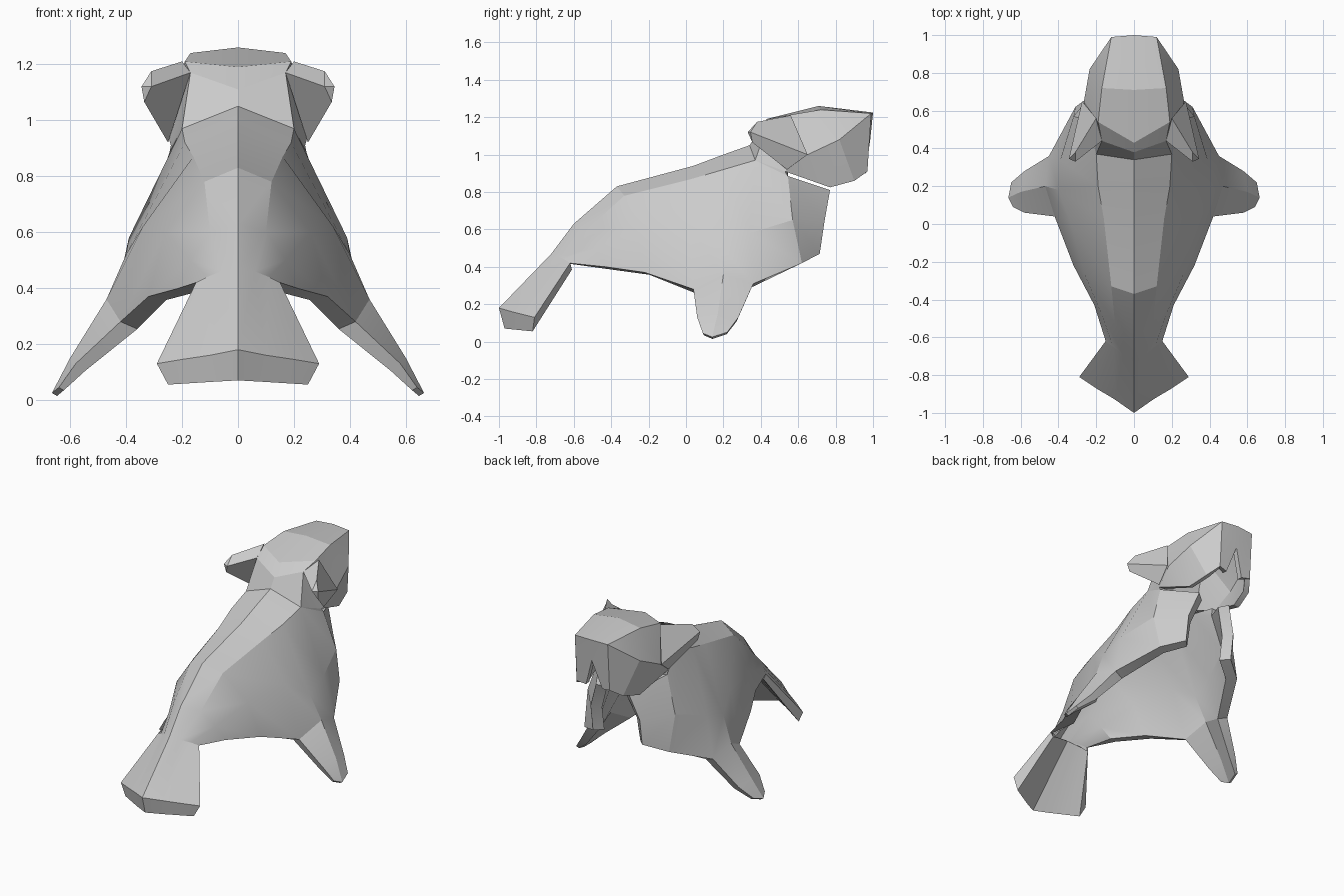
import bpy, bmesh, math

cube = bpy.data.objects.get("Cube")
if cube:
    bpy.data.objects.remove(cube)

# One matte grey for the whole folded shell
grey = bpy.data.materials.new("light_grey")
grey.use_nodes = True
grey.diffuse_color = (0.6, 0.6, 0.6, 1)
grey.node_tree.nodes["Principled BSDF"].inputs["Base Color"].default_value = grey.diffuse_color


def strips(rows):
    """Quads between neighbouring rows of points."""
    faces = []
    for a, b in zip(rows, rows[1:]):
        for i in range(len(a) - 1):
            faces.append((a[i], a[i + 1], b[i + 1], b[i]))
    return faces


def even(point):
    return 1


def body_weight(point):
    """Thin in the tail, tapering towards the flipper tips."""
    if point.y < -.605:
        return .15
    if point.z < .2:
        return .3 if point.z < .1 else .65
    return 1


def shell(name, faces, thickness=0, weight=even):
    """Build one half from faces, mirror it and thicken it inwards."""
    bm = bmesh.new()
    for face in faces:
        bm.faces.new([bm.verts.new(p) for p in face])
    bmesh.ops.remove_doubles(bm, verts=bm.verts[:], dist=0.001)
    bmesh.ops.recalc_face_normals(bm, faces=bm.faces[:])
    # The outer side of the half mostly looks towards +x
    if sum(f.normal.x * f.calc_area() for f in bm.faces) < 0:
        bmesh.ops.reverse_faces(bm, faces=bm.faces[:])
    mesh = bpy.data.meshes.new(name)
    bm.to_mesh(mesh)
    bm.free()
    obj = bpy.data.objects.new(name, mesh)
    bpy.context.collection.objects.link(obj)
    mesh.materials.append(grey)
    mirror = obj.modifiers.new("mirror", "MIRROR")
    mirror.use_clip = True
    if thickness:
        group = obj.vertex_groups.new(name="thickness")
        for v in mesh.vertices:
            group.add([v.index], weight(v.co), "REPLACE")
        solid = obj.modifiers.new("thickness", "SOLIDIFY")
        solid.thickness = thickness
        solid.offset = -1
        solid.vertex_group = group.name
    bpy.ops.object.select_all(action="DESELECT")
    obj.select_set(True)
    bpy.context.view_layer.objects.active = obj
    for modifier in list(obj.modifiers):
        bpy.ops.object.modifier_apply(modifier=modifier.name)
    bpy.ops.object.shade_smooth_by_angle(angle=math.radians(18))


# Body cross-sections, each from the back ridge down to the open rim
tail_tip = [(0, -1, .18), (.1, -.93, .16), (.2, -.87, .145), (.29, -.81, .13)]
tail_root = [(0, -.72, .47), (.06, -.69, .46), (.11, -.65, .44), (.15, -.62, .42)]
rump = [(0, -.6, .63), (.1, -.53, .6), (.17, -.48, .5), (.21, -.43, .4)]
hips = [(0, -.37, .83), (.12, -.33, .78), (.26, -.27, .6), (.32, -.22, .37)]
waist = [(0, .04, .94), (.16, .03, .87), (.34, .02, .62), (.42, .04, .28)]
ribs = [(0, .2, 1), (.19, .2, .92), (.4, .18, .52), (.47, .2, .36)]
shoulder = [(0, .34, 1.05), (.2, .37, .97), (.39, .34, .58), (.45, .36, .31)]
throat = [(.245, .545, .885), (.32, .57, .65), (.31, .62, .42)]
chest = [(.12, .77, .81), (.18, .74, .64), (.18, .715, .47)]
nape = (.24, .53, .91)

# Underside of the tail fin
fin_edge = [(0, -.97, .07), (.09, -.92, .065), (.17, -.87, .06), (.25, -.82, .055)]
fin_root = [(0, -.64, .42), (.05, -.63, .41), (.1, -.62, .4), (.14, -.61, .385)]

# Flippers grow from the rim between waist and shoulder
flipper = [
    [waist[3], ribs[3], shoulder[3]],
    [(.58, .06, .13), (.6, .17, .15), (.58, .28, .13)],
    [(.64, .09, .045), (.665, .14, .025), (.65, .22, .05)],
]
body_faces = strips([tail_tip, tail_root, rump, hips, waist, ribs, shoulder])
body_faces += strips([tail_tip, fin_edge, fin_root])
body_faces += strips([shoulder[1:], throat, chest])
body_faces += strips(flipper)
body_faces += [
    (tail_tip[3], tail_root[3], fin_root[3], fin_edge[3]),
    (shoulder[1], nape, throat[0]),
]
shell("body_with_tail_and_flippers", body_faces, .07, body_weight)

# Head hood: open underneath, with a notched face plate in front
neck_top, neck_side = shoulder[:2]
back_top, back_side = (0, .38, 1.11), (.17, .44, 1.17)
crown_back, crown_side = (0, .43, 1.19), (.19, .54, 1.21)
peak, brow = (0, .71, 1.26), (.17, .72, 1.24)
nose, nose_corner = (0, 1, 1.225), (.12, .99, 1.22)
cheek, muzzle = (.265, .65, 1), (.235, .82, 1.08)
jaw_back, jaw, chin = (.2, .77, .825), (.17, .9, .86), (.12, .97, .91)
notch, chin_inner = (0, .985, 1.08), (.06, .96, .9)
head_faces = strips([
    [neck_top, neck_side],
    [back_top, back_side],
    [crown_back, crown_side],
    [peak, brow],
    [nose, nose_corner],
])
head_faces += [
    (neck_side, nape, back_side),
    (nape, cheek, crown_side, back_side),
    (crown_side, cheek, brow),
    (nape, jaw_back, cheek),
    (cheek, jaw_back, muzzle),
    (jaw_back, jaw, muzzle),
    (jaw, chin, nose_corner, muzzle),
    (cheek, muzzle, brow),
    (muzzle, nose_corner, brow),
    (nose, nose_corner, notch),
    (nose_corner, chin, chin_inner, notch),
]
shell("head", head_faces, .035)

# Swept-back ears: wedges filled back to the head
ear_top, ear_front, ear_low = (.2, .56, 1.21), (.275, .65, 1), (.25, .54, .92)
tip_top, tip, tip_low = (.31, .38, 1.175), (.345, .345, 1.12), (.335, .355, 1.065)
tip_inner = (.31, .33, 1.12)
ear_faces = [
    (ear_top, ear_front, tip, tip_top),
    (ear_front, ear_low, tip_low, tip),
    (ear_top, tip_top, tip_inner, back_side),
    (back_side, tip_inner, tip_low, ear_low),
    (tip_top, tip, tip_inner),
    (tip, tip_low, tip_inner),
]
shell("ears", ear_faces)
